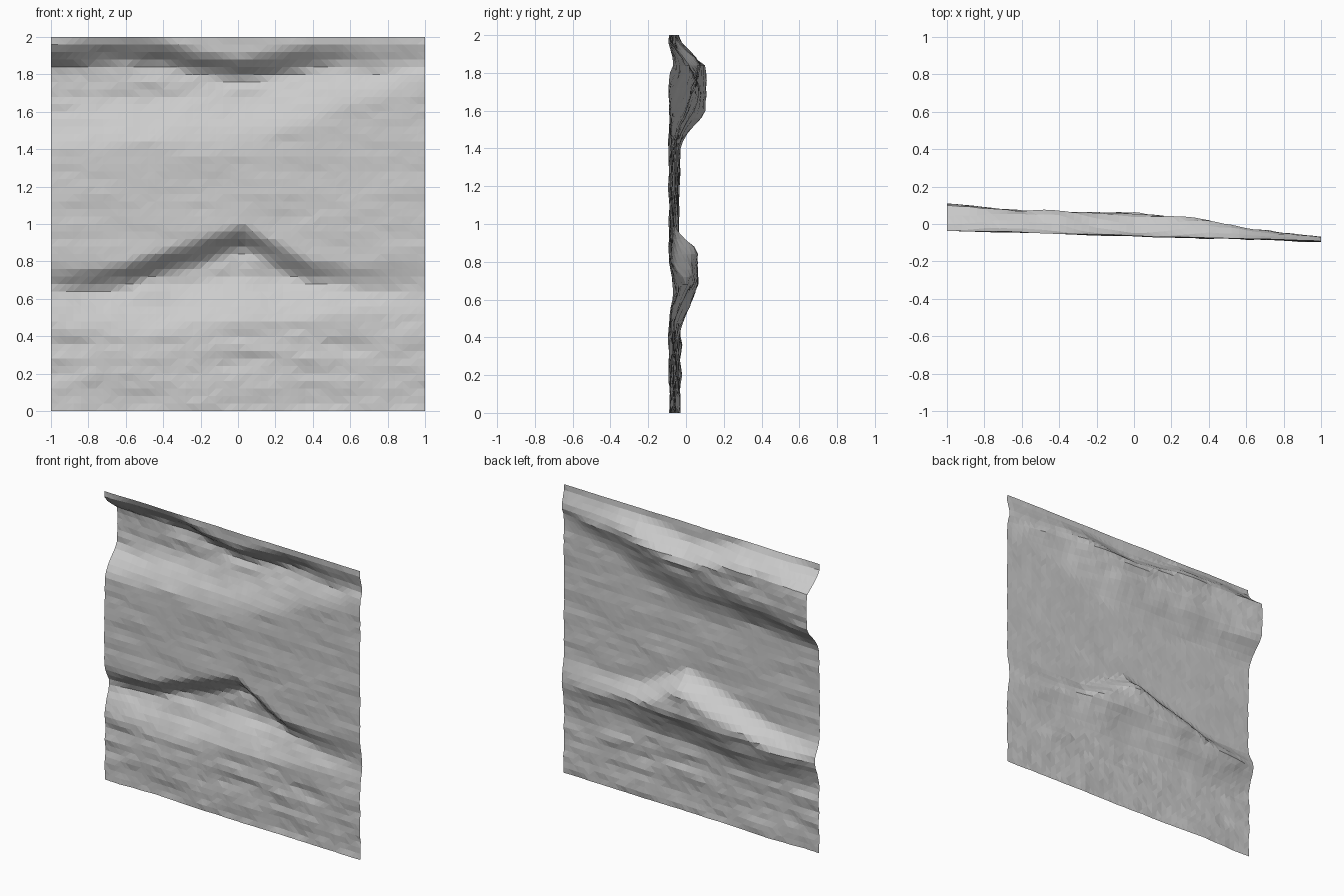
import bpy, bmesh
from mathutils import Vector, noise

if "Cube" in bpy.data.objects:
    bpy.data.objects.remove(bpy.data.objects["Cube"])


def curve(points, x):
    """Linear interpolation of (x, value) points."""
    for (x0, a), (x1, b) in zip(points, points[1:]):
        if x <= x1:
            return a + (b - a) * max(0, (x - x0) / (x1 - x0))
    return points[-1][1]


def ease(a, b, v):
    t = min(1, max(0, (v - a) / (b - a)))
    return t * t * (3 - 2 * t)


# Overhang line, depth and lower end of the two horizontal hollows
UPPER_LIP = [(-1, 1.98), (-.6, 2.0), (-.4, 1.99), (-.2, 1.94), (0, 1.91),
             (.2, 1.94), (.4, 1.98), (1, 1.98)]
UPPER_DEPTH = [(-1, .138), (-.6, .115), (-.3, .117), (0, .12), (.2, .114),
               (.4, .095), (.6, .07), (.8, .05), (1, .02)]
UPPER_END = [(-1, 1.50), (-.5, 1.54), (0, 1.60), (.3, 1.65), (.5, 1.73),
             (.8, 1.79), (1, 1.8)]
UPPER_SLOPE = [(-1, .11), (-.5, .14), (0, .19), (.4, .16), (1, .1)]
LOWER_LIP = [(-1, .78), (-.6, .80), (-.3, .90), (-.1, .96), (.03, 1.0), (.2, .91),
             (.4, .81), (.6, .79), (.9, .81), (1, .80)]
LOWER_DEPTH = [(-1, .065), (-.8, .085), (-.6, .105), (0, .12), (.3, .098),
               (.5, .075), (.8, .05), (1, .03)]
LOWER_END = [(-1, .58), (-.7, .53), (-.3, .55), (0, .60), (.5, .61), (1, .62)]


def depth(x, z):
    wob = .03 * noise.noise(Vector((x * 4, 1.7, z * 5)))
    lip, end = curve(UPPER_LIP, x) + wob * .5, curve(UPPER_END, x) + wob
    s = curve(UPPER_SLOPE, x)
    up = ease(lip, lip - .16, z) * ease(end - s, end + s, z)
    lip, end = curve(LOWER_LIP, x) + wob * .5, curve(LOWER_END, x) + wob
    low = ease(lip, lip - .15, z) * ease(end - .15, end + .15, z)
    y = -.033 - .029 * (x + 1)
    y += curve(UPPER_DEPTH, x) * up + curve(LOWER_DEPTH, x) * low
    # Streaky strata running along x, rougher inside the hollows and at the foot
    foot = ease(.6, .3, z)
    rough = .006 + .007 * max(up, low, foot)
    y += rough * noise.noise(Vector((x * 2.5, 3.1, z * 9)))
    y += rough * .7 * noise.noise(Vector((x * 4, 8.4, z * 18)))
    y += rough * .4 * noise.noise(Vector((x * 12, 5.2, z * 24)))
    return y + .006 * (foot - up * .3) * (1 - x) * .5


# Rock wall sheet
N = 50
bm = bmesh.new()
bmesh.ops.create_grid(bm, x_segments=N, y_segments=N, size=1)
for v in bm.verts:
    x, z = v.co.x, v.co.y + 1
    v.co = (x, depth(x, z), z)
bmesh.ops.triangulate(bm, faces=bm.faces[:])
mesh = bpy.data.meshes.new("rock_wall")
bm.to_mesh(mesh)
bm.free()
wall = bpy.data.objects.new("rock_wall", mesh)
bpy.context.collection.objects.link(wall)
